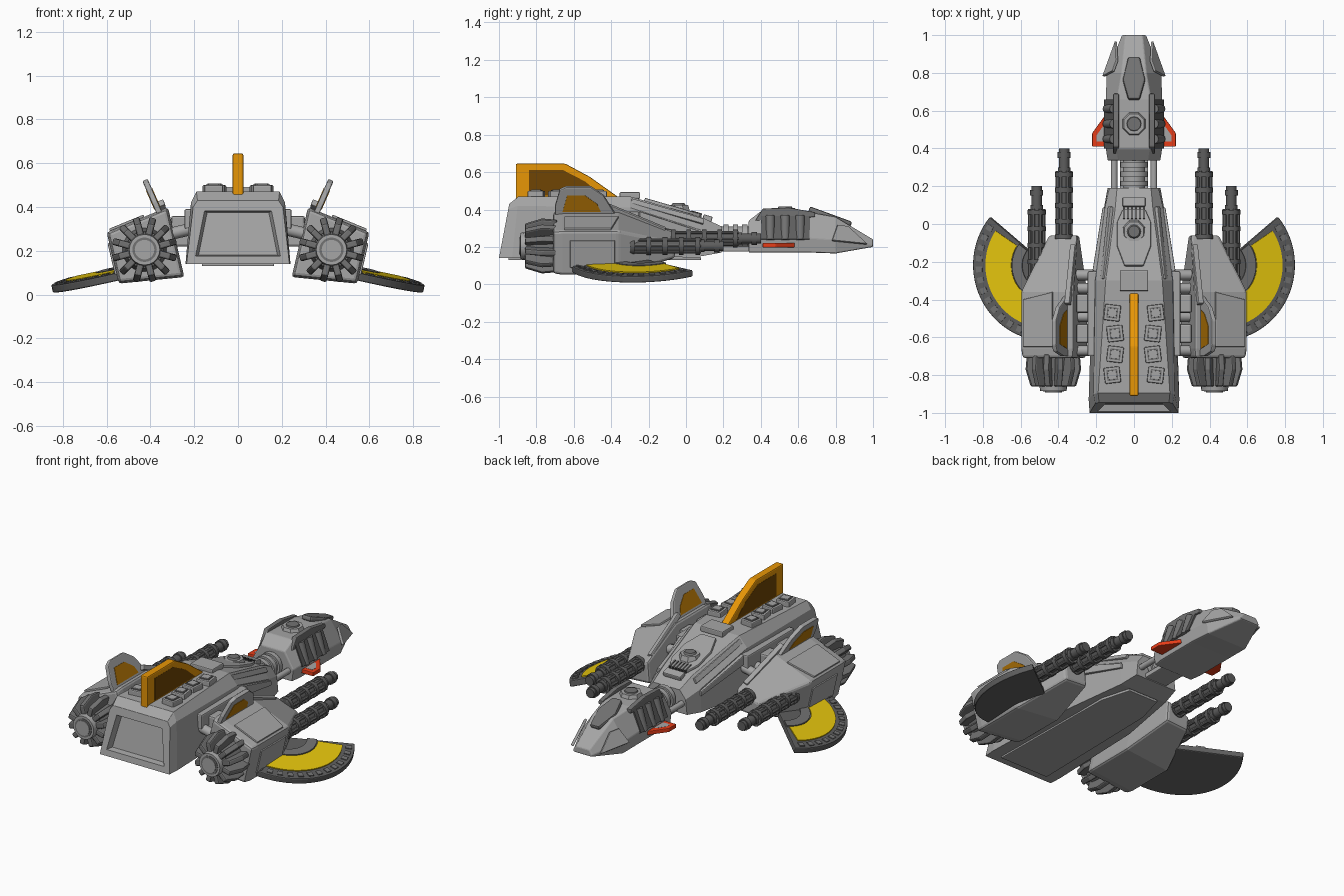
import bpy, bmesh, math
from mathutils import Vector as V

if "Cube" in bpy.data.objects:
    bpy.data.objects.remove(bpy.data.objects["Cube"])

def mat(name, r, g, b):
    m = bpy.data.materials.new(name)
    m.diffuse_color = (r, g, b, 1)
    m.use_nodes = True
    m.node_tree.nodes["Principled BSDF"].inputs["Base Color"].default_value = m.diffuse_color
    return m

GREY = mat("hull grey", .38, .38, .38)
MID = mat("mid grey", .17, .17, .17)
DARK = mat("dark grey", .11, .11, .11)
YELLOW = mat("yellow", .80, .57, .004)
ORANGE = mat("orange", .84, .32, .002)
AMBER = mat("amber", .46, .18, .002)
BROWN = mat("brown", .16, .06, .001)
RED = mat("red", .85, .05, .01)
X, Y, Z = V((1, 0, 0)), V((0, 1, 0)), V((0, 0, 1))

def finish(name, bm, m, bevel=0, mirror=False):
    bmesh.ops.recalc_face_normals(bm, faces=bm.faces[:])
    me = bpy.data.meshes.new(name)
    bm.to_mesh(me)
    bm.free()
    me.materials.append(m)
    ob = bpy.data.objects.new(name, me)
    bpy.context.collection.objects.link(ob)
    if bevel:
        b = ob.modifiers.new("bevel", 'BEVEL')
        b.width, b.segments, b.limit_method, b.angle_limit = bevel, 2, 'ANGLE', .4
    if mirror:
        ob.modifiers.new("mirror", 'MIRROR')
    return ob

def loft(name, rings, m, bevel=.008, mirror=False, recess=None):
    bm = bmesh.new()
    vs = [[bm.verts.new(p) for p in r] for r in rings]
    n = len(rings[0])
    for a, b in zip(vs, vs[1:]):
        for i in range(n):
            bm.faces.new((a[i], a[(i + 1) % n], b[(i + 1) % n], b[i]))
    cap = bm.faces.new(vs[0])
    bm.faces.new(vs[-1])
    if recess:
        bmesh.ops.recalc_face_normals(bm, faces=bm.faces[:])
        bmesh.ops.inset_individual(bm, faces=[cap], thickness=recess[0])
        bmesh.ops.inset_individual(bm, faces=[cap], thickness=.018, depth=-recess[1])
    return finish(name, bm, m, bevel, mirror)

def prism(name, pts, o, u, v, t, m, bevel=0, mirror=False):
    """Flat outline in the u,v plane through o, given thickness t."""
    u, v, o = V(u).normalized(), V(v).normalized(), V(o)
    n = u.cross(v)
    return loft(name, [[o + u * a + v * b + n * s * t / 2 for a, b in pts] for s in (-1, 1)],
                m, bevel, mirror)

def box(name, c, s, m, bevel=.006, mirror=False, u=X, v=Y):
    a, b = s[0] / 2, s[1] / 2
    return prism(name, [(-a, -b), (a, -b), (a, b), (-a, b)], c, u, v, s[2], m, bevel, mirror)

def cyl(name, p, q, r, m, r2=None, n=16, mirror=False):
    p, q = V(p), V(q)
    d = (q - p).normalized()
    u = d.orthogonal().normalized()
    w = d.cross(u)
    bm = bmesh.new()
    rings = [[bm.verts.new(c + (u * math.cos(k) + w * math.sin(k)) * rr)
              for k in (math.tau * (i + .5) / n for i in range(n))]
             for c, rr in ((p, r), (q, r if r2 is None else r2))]
    for i in range(n):
        j = (i + 1) % n
        bm.faces.new((rings[0][i], rings[0][j], rings[1][j], rings[1][i])).smooth = n > 8
    for ring in rings:
        bm.faces.new(ring)
    return finish(name, bm, m, 0, mirror)

def body_ring(yb, yt, wb, wm, wt, zb, zm, zt):
    half = [(wb, zb), (wm, zm), (wt, zt)]
    f = lambda z: yb + (yt - yb) * (z - zb) / (zt - zb)
    return [(x, f(z), z) for x, z in half] + [(-x, f(z), z) for x, z in half[::-1]]

# main hull with recessed rear panel
loft("main_hull", [body_ring(*s) for s in (
    (-1, -.945, .235, .205, .185, .14, .40, .43), (-.93, -.895, .24, .215, .19, .14, .42, .47),
    (-.3, -.3, .22, .205, .15, .14, .41, .47), (.08, .08, .16, .155, .10, .15, .29, .36),
    (.19, .19, .14, .13, .09, .17, .26, .31))], GREY, .01, recess=(.055, .035))
prism("belly_panel", [(-.165, -.95), (.165, -.95), (.15, -.1), (.1, .08), (-.1, .08), (-.15, -.1)],
      (0, 0, .138), X, Y, .016, GREY, .004)
prism("hull_side_rail", [(-.70, .39), (-.25, .39), (-.25, .30), (-.70, .30)],
      (.215, 0, 0), Y, Z, .06, GREY, .008, True)
prism("hull_front_rail", [(0, .04), (.34, -.07), (.34, -.10), (0, -.02)],
      (.205, -.25, .35), (-.16, 1, 0), Z, .03, GREY, .005, True)

# hull roof blocks
for i, (x, y) in enumerate(((.115, -.47), (.10, -.58), (.10, -.69), (.115, -.80))):
    k = (.12, -.12, .12, -.12)[i]
    u, v = (1, k, 0), (-k, 1, 0)
    box("roof_block_%d" % i, (x, y, .48), (.085, .085, .04), GREY, .006, True, u, v)
    box("roof_block_inset_%d" % i, (x, y, .501), (.058, .058, .006), MID, 0, True, u, v)
    box("roof_block_cap_%d" % i, (x, y, .503), (.046, .046, .008), GREY, .002, True, u, v)
box("roof_plate", (0, -.30, .475), (.15, .11, .035), GREY)

# sloping foredeck details
S = V((0, .96, -.278))
deck = lambda y, h=0: V((0, y, .47 - (y + .3) * .289 + h))
prism("deck_frame", [(-.05, -.16), (.05, -.16), (.09, -.05), (.09, .08), (.06, .15), (-.06, .15),
                     (-.09, .08), (-.09, -.05)], deck(-.07), X, S, .03, GREY, .006)
cyl("deck_turret", deck(-.04), deck(-.04, .03), .065, GREY, .055, 8)
cyl("deck_turret_lens", deck(-.04, .025), deck(-.04, .04), .04, MID, .03, 12)
for i in range(6):
    box("deck_vent_%d" % i, deck(.055, .01) + X * (i - 2.5) * .021, (.01, .06, .02), DARK, 0, u=X, v=S)
box("deck_hatch", deck(.115, .003), (.12, .05, .03), GREY, u=X, v=S)
prism("deck_edge_strip", [(-.2, -.02), (.2, -.02), (.2, .012), (-.2, .012)],
      (.142, -.1, .392), (-.1, .96, -.27), (-.5, 0, 1), .02, GREY, .004, True)

# neck
cyl("neck", (0, .15, .25), (0, .38, .25), .06, GREY)
for i, y in enumerate((.2, .25, .30, .345)):
    cyl("neck_ring_%d" % i, (0, y, .25), (0, y + .028, .25), .072, GREY)
cyl("neck_rod", (.105, .15, .23), (.105, .38, .23), .018, GREY, n=10, mirror=True)
box("neck_floor", (0, .27, .19), (.15, .22, .03), GREY)

# head
loft("head", [body_ring(y, y, *r) for y, *r in (
    (.335, .13, .14, .08, .17, .24, .34), (.40, .14, .15, .09, .17, .25, .39),
    (.66, .14, .15, .09, .17, .25, .385), (.80, .135, .145, .065, .165, .24, .36),
    (1.0, .06, .065, .045, .20, .21, .24))], GREY, .007)
prism("canopy", [(-.03, -.13), (.03, -.13), (.06, -.02), (.03, .11), (-.03, .11), (-.06, -.02)],
      (0, .78, .358), X, (0, .88, -.32), .03, MID, .01)
prism("head_top_bar", [(.37, .34), (.41, .405), (.55, .41), (.69, .385), (.69, .36), (.4, .34)],
      (.095, 0, 0), Y, Z, .03, MID, .005, True)
prism("head_side_window", [(-.09, -.045), (.11, -.045), (.0, .05), (-.06, .05)],
      (.112, .865, .265), (-.36, 1, -.1), (-.5, 0, 1), .016, GREY, .004, True)
box("head_side_recess", (.125, .53, .30), (.26, .13, .02), DARK, 0, True, Y, (-.4, 0, 1))
for i in range(3):
    y = .45 + i * .08
    cyl("head_side_tube_%d" % i, (.142, y, .235), (.105, y, .365), .025, MID, n=12, mirror=True)
cyl("head_turret", (0, .53, .38), (0, .53, .408), .068, GREY, .058, 8)
cyl("head_turret_lens", (0, .53, .40), (0, .53, .415), .042, MID, .036, 12)

# red winglets
prism("winglet", [(.11, .41), (.222, .41), (.222, .48), (.15, .58), (.11, .58)],
      (0, 0, .209), X, Y, .024, RED, .004, True)
prism("winglet_inset", [(.15, .437), (.198, .437), (.198, .47), (.16, .523), (.15, .523)],
      (0, 0, .2175), X, Y, .009, GREY, 0, True)

# tail fin
prism("tail_fin", [(-.91, .45), (-.91, .645), (-.645, .645), (-.515, .575), (-.36, .465), (-.36, .45)],
      (0, 0, 0), Y, Z, .048, ORANGE, .008)
prism("tail_fin_inset", [(-.84, .475), (-.84, .612), (-.66, .612), (-.54, .55), (-.45, .475)],
      (0, 0, 0), Y, Z, .050, BROWN)

# engine pods, tapering forward
A = ((.545, .05), (.60, .285), (.32, .40), (.245, .08))
c = V((.425, .205))
pod = lambda y, pts: [(x, y, z) for x, z in pts]
loft("engine_pod", [pod(-.71, [c + (V(p) - c) * .95 for p in A]), pod(-.66, A), pod(-.36, A),
                    pod(-.06, ((.44, .14), (.45, .225), (.30, .28), (.29, .15)))], GREY, .014, True)
prism("pod_top_panel", [(-.65, -.06), (-.65, .11), (-.40, .11), (-.36, -.06)],
      (.485, 0, .336), Y, (.28, 0, -.115), .014, GREY, .004, True)
prism("pod_side_panel", [(-.62, .03), (-.62, .18), (-.38, .18), (-.38, .03)],
      (.548, 0, .06), Y, (.055, 0, .235), .014, GREY, .004, True)

# pod fins
T = V((.40, 0, .915))
fin_o = (.36, 0, .375)
prism("pod_fin", [(-.70, -.02), (-.70, .05), (-.675, .145), (-.64, .162), (-.51, .162), (-.44, .11),
                  (-.36, -.03)], fin_o, Y, T, .026, GREY, .006, True)
prism("pod_fin_inset", [(-.66, .02), (-.635, .115), (-.54, .115), (-.475, .065), (-.455, .02)],
      fin_o, Y, T, .031, AMBER, 0, True)
prism("pod_ridge_strip", [(-.18, -.015), (.16, -.015), (.16, .015), (-.18, .015)],
      (.335, -.26, .35), (-.03, .3, -.125), (.93, 0, -.38), .03, GREY, .005, True)

# pod connectors
for i, y in enumerate((-.27, -.34, -.49, -.67)):
    cyl("connector_rod_%d" % i, (.17, y, .31), (.34, y, .27), .028, GREY, n=12, mirror=True)
for i, y in enumerate((-.42, -.58)):
    box("connector_block_%d" % i, (.26, y, .29), (.09, .10, .14), GREY, .01, True)

# finned engines
E = V((.427, 0, .205))
cyl("engine_core", E + Y * -.68, E + Y * -.83, .105, MID, .085, 24, True)
cyl("engine_collar", E + Y * -.82, E + Y * -.885, .078, GREY, .07, 20, True)
cyl("engine_nozzle_rim", E + Y * -.88, E + Y * -.888, .056, MID, n=20, mirror=True)
cyl("engine_nozzle", E + Y * -.885, E + Y * -.892, .045, GREY, n=20, mirror=True)
for i in range(12):
    a = math.tau * (i + .5) / 12
    prism("engine_rib_%d" % i, [(.06, -.69), (.143, -.69), (.15, -.77), (.122, -.86), (.06, -.86)],
          E, (math.cos(a), 0, math.sin(a)), Y, .032, MID, .008, True)

# fan shaped wings
U = V((.973, 0, -.23))
W = V((.009, 1, .04)).normalized()
N = U.cross(W).normalized()
O = V((.46, -.22, .119))
def arc(r, a0, a1, n=32):
    return [(r * math.cos(k), r * math.sin(k))
            for k in (math.radians(a0 + (a1 - a0) * i / n) for i in range(n + 1))]
prism("fan_wing", arc(.40, -100, 40) + [(0, 0)], O, U, W, .036, DARK, .006, True)
prism("fan_yellow_band", arc(.33, -95, 34) + arc(.19, 34, -95), O + N * .02, U, W, .009, YELLOW, 0, True)
prism("fan_inner_ring", arc(.185, -95, 38) + arc(.13, 38, -95), O + N * .02, U, W, .014, MID, 0, True)
for i in range(14):
    a = math.radians(-84 + i * 9)
    d = U * math.cos(a) + W * math.sin(a)
    box("fan_rim_block_%d" % i, O + N * .018 + d * .366, (.034, .03, .01), MID, 0, True, d, N.cross(d))

# twin guns on each side
def gun(tag, x, z, y0, y1):
    p = lambda y, dx=0, dz=0: (x + dx, y, z + dz)
    body = y1 - .10
    cyl(tag + "_core", p(y0), p(body), .034, DARK, mirror=True)
    for i in range(6):
        a = math.tau * i / 6
        dx, dz = .037 * math.cos(a), .037 * math.sin(a)
        cyl(tag + "_rod_%d" % i, p(y0, dx, dz), p(body - .02, dx, dz), .009, MID, n=8, mirror=True)
    for i in range(5):
        y = y0 + (body - .05 - y0) * i / 4
        cyl(tag + "_band_%d" % i, p(y), p(y + .025), .048, DARK, n=12, mirror=True)
    cyl(tag + "_barrel", p(body - .02), p(y1), .028, DARK, mirror=True)
    cyl(tag + "_muzzle", p(y1 - .05), p(y1 - .02), .035, DARK, mirror=True)
gun("inner_gun", .37, .245, -.08, .40)
gun("outer_gun", .515, .205, -.30, .20)
